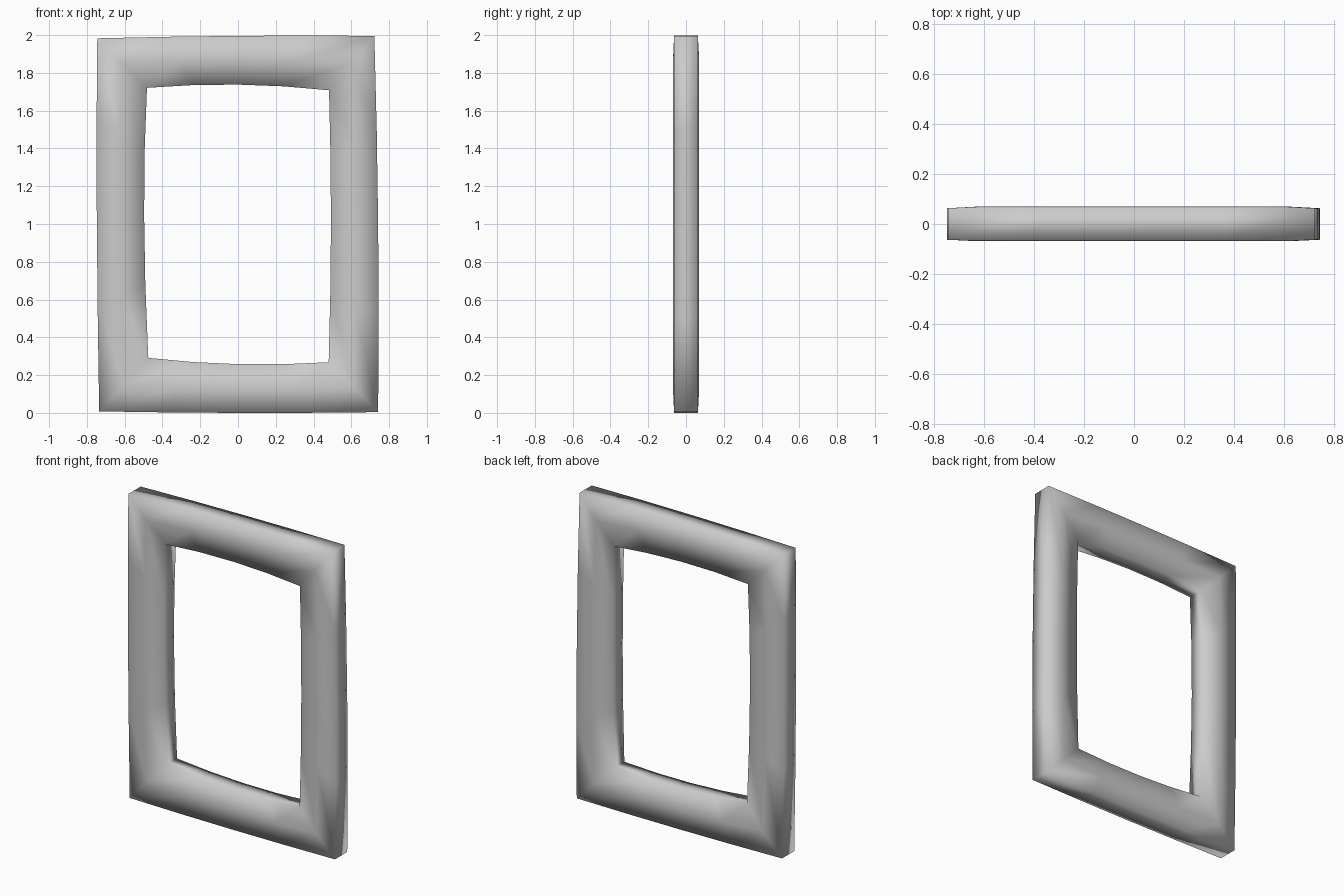
import bpy, bmesh

if "Cube" in bpy.data.objects:
    bpy.data.objects.remove(bpy.data.objects["Cube"])

# Frame outlines (x, z): corner, mid-side, corner, ... anticlockwise from bottom left
OUTER = [(-0.735, 0.012), (0.0, 0.004), (0.742, 0.008), (0.742, 1.0),
         (0.722, 2.0), (0.0, 2.0), (-0.745, 1.987), (-0.748, 1.1)]
INNER = [(-0.475, 0.295), (0.0, 0.262), (0.48, 0.272), (0.492, 1.0),
         (0.482, 1.712), (0.0, 1.742), (-0.482, 1.725), (-0.497, 1.05)]
SEG = 4  # segments per side


def bowed_loop(pts):
    """Pass a gentle quadratic bow through corner, middle, corner of each side."""
    out = []
    for i in range(0, 8, 2):
        a, m, b = pts[i], pts[i + 1], pts[(i + 2) % 8]
        for k in range(SEG):
            t = k / SEG
            wa, wm, wb = 2 * (t - 0.5) * (t - 1), 4 * t * (1 - t), 2 * t * (t - 0.5)
            out.append(tuple(wa * p + wm * q + wb * r for p, q, r in zip(a, m, b)))
    return out


# Cross-section: (position from outer to inner edge, y)
SECTION = [(0.0, -0.063), (0.5, -0.069), (1.0, -0.052),
           (1.0, 0.052), (0.5, 0.07), (0.0, 0.063)]

# Frame: sweep the section round the two outlines
bm = bmesh.new()
rings = []
for (ox, oz), (ix, iz) in zip(bowed_loop(OUTER), bowed_loop(INNER)):
    rings.append([bm.verts.new((ox + (ix - ox) * t, y, oz + (iz - oz) * t))
                  for t, y in SECTION])
n, s = len(rings), len(SECTION)
for i in range(n):
    a, b = rings[i], rings[(i + 1) % n]
    for j in range(s):
        k = (j + 1) % s
        bm.faces.new((a[j], a[k], b[k], b[j])).smooth = True
low = min(v.co.z for v in bm.verts)
bmesh.ops.translate(bm, verts=bm.verts, vec=(0, 0, -low))
bmesh.ops.recalc_face_normals(bm, faces=bm.faces)
mesh = bpy.data.meshes.new("rectangular_frame")
bm.to_mesh(mesh)
bm.free()
frame = bpy.data.objects.new("rectangular_frame", mesh)
bpy.context.collection.objects.link(frame)
